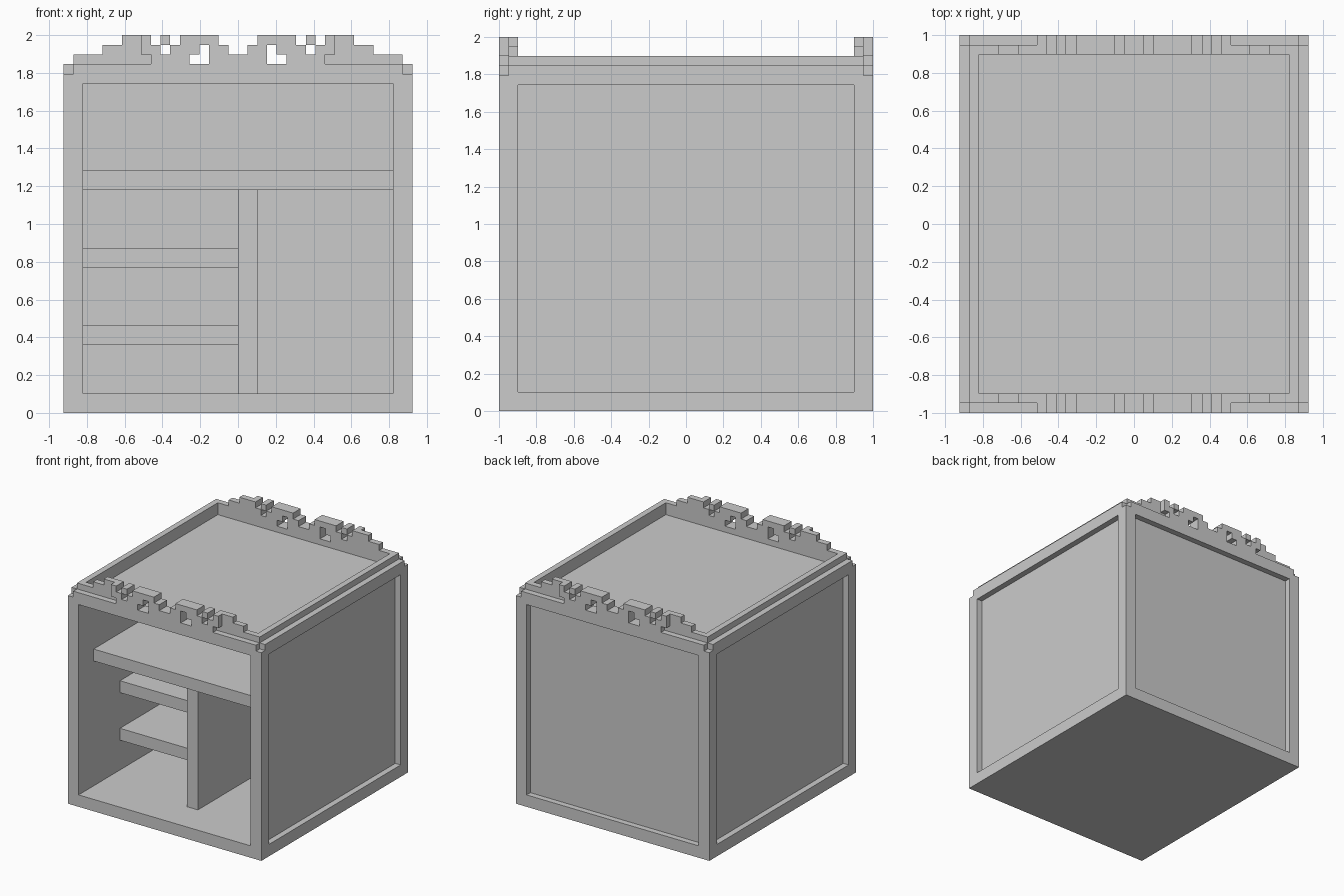
import bpy, bmesh
from mathutils import Vector

if "Cube" in bpy.data.objects:
    bpy.data.objects.remove(bpy.data.objects["Cube"])

U = 2 / 39  # the whole piece sits on a block grid 39 units tall


def add_box(bm, x0, x1, y0, y1, z0, z1):
    verts = bmesh.ops.create_cube(bm, size=1)["verts"]
    for v in verts:
        v.co = Vector(((x0, x1)[v.co.x > 0], (y0, y1)[v.co.y > 0], (z0, z1)[v.co.z > 0])) * U


def finish(bm, name):
    mesh = bpy.data.meshes.new(name)
    bm.to_mesh(mesh)
    bm.free()
    obj = bpy.data.objects.new(name, mesh)
    bpy.context.collection.objects.link(obj)
    return obj


def boxes(name, *dims):
    bm = bmesh.new()
    for d in dims:
        add_box(bm, *d)
    return finish(bm, name)


# Cabinet carcass: solid block with the compartment and shallow panels cut out
carcass = boxes("cabinet_carcass", (-18, 18, -19.5, 19.5, 0, 36))
cuts = [(-16, 16, -21, 17.5, 2, 34),       # open front compartment
        (-16, 16, 18.5, 21, 2, 34),        # recessed back panel
        (-16, 16, -17.5, 17.5, 35, 38)]    # recessed top panel
for x0, x1 in ((17, 19), (-19, -17)):
    cuts.append((x0, x1, -17.5, 17.5, 2, 34))          # recessed side panels
    for y0, y1 in ((18.5, 21), (-21, -18.5)):
        cuts.append((x0, x1, y0, y1, 35, 38))          # notched top corners
cutter = boxes("cutter", *cuts)
cutter.hide_render = True
mod = carcass.modifiers.new("cutouts", "BOOLEAN")
mod.operation = "DIFFERENCE"
mod.solver = "EXACT"
mod.object = cutter
bpy.context.view_layer.objects.active = carcass
bpy.ops.object.modifier_apply(modifier=mod.name)
bpy.data.objects.remove(cutter)

# Shelves and divider
boxes("upper_shelf", (-16, 16, -15.5, 17.5, 23, 25))
boxes("divider", (0, 2, -13.5, 17.5, 2, 23))
boxes("lower_shelf", (-16, 0, -8.5, 17.5, 7, 9))
boxes("middle_shelf", (-16, 0, -8.5, 17.5, 15, 17))

# Raised side rims of the top
for side, x0 in (("right", 16), ("left", -17)):
    boxes(side + "_top_rim", (x0, x0 + 1, -17.5, 17.5, 36, 37))

# Stepped crest: half patterns from the centre outwards, bottom row first
OUTER = ["###..####.........", ".##.###.##........", "..####.#.#........"]
INNER = ["###..############.", ".##.###.######....", "..####.#.###......"]


def crest(name, facing):
    cells = set()
    for layer, rows in ((18, OUTER), (17, INNER)):
        for k, row in enumerate(rows):
            for i, c in enumerate(row):
                if c == "#":
                    y = layer + 0.5 if facing > 0 else -layer - 1.5
                    cells |= {(i, y, 36 + k), (-i - 1, y, 36 + k)}
    # keep only block faces that are exposed
    bm = bmesh.new()
    for cell in cells:
        for axis in range(3):
            for s in (0, 1):
                near = list(cell)
                near[axis] += 2 * s - 1
                if tuple(near) in cells or near[2] < 36:
                    continue
                a, b = (axis + 1) % 3, (axis + 2) % 3
                quad = []
                for da, db in ((0, 0), (1, 0), (1, 1), (0, 1)):
                    p = Vector(cell)
                    p[axis] += s
                    p[a] += da
                    p[b] += db
                    quad.append(bm.verts.new(p * U))
                bm.faces.new(quad if s else quad[::-1])
    bmesh.ops.remove_doubles(bm, verts=bm.verts, dist=1e-4)
    bmesh.ops.dissolve_limit(bm, angle_limit=0.01, verts=bm.verts, edges=bm.edges)
    finish(bm, name)


crest("front_crest", -1)
crest("back_crest", 1)
